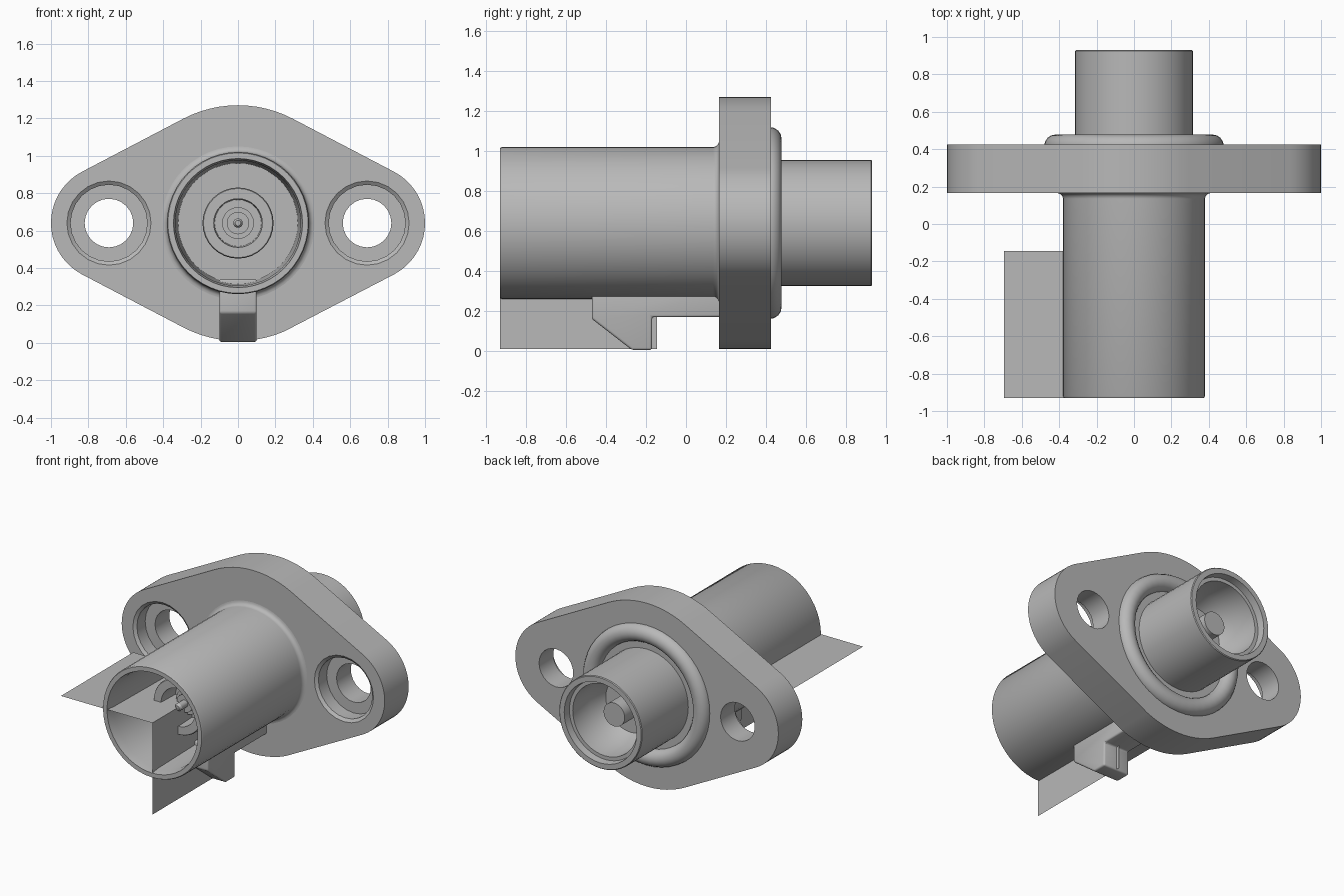
import bpy, bmesh, math
from mathutils import Vector, Matrix

if "Cube" in bpy.data.objects:
    bpy.data.objects.remove(bpy.data.objects["Cube"])

AXIS_Z = 0.64
grey = bpy.data.materials.new("plain grey")
grey.use_nodes = True
colour = (0.48, 0.48, 0.48, 1)
grey.diffuse_color = colour
grey.node_tree.nodes["Principled BSDF"].inputs["Base Color"].default_value = colour


def finish(name, bm, smooth=True):
    """Turn a bmesh into a named, coloured object."""
    mesh = bpy.data.meshes.new(name)
    bm.to_mesh(mesh)
    bm.free()
    mesh.materials.append(grey)
    obj = bpy.data.objects.new(name, mesh)
    bpy.context.collection.objects.link(obj)
    bpy.ops.object.select_all(action='DESELECT')
    obj.select_set(True)
    bpy.context.view_layer.objects.active = obj
    if smooth:
        bpy.ops.object.shade_smooth_by_angle(angle=math.radians(32))
    return obj


def lathe(name, profile, sides=48, x=0.0, closed=False):
    """Turn a (radius, y) profile about an axis along y."""
    bm = bmesh.new()
    rings = []
    for r, y in profile:
        angles = [math.tau * i / sides for i in range(sides)]
        rings.append([bm.verts.new((x + r * math.cos(a), y, AXIS_Z + r * math.sin(a)))
                      for a in angles])
    pairs = list(zip(rings, rings[1:]))
    if closed:
        pairs.append((rings[-1], rings[0]))
    for a, b in pairs:
        for i in range(sides):
            j = (i + 1) % sides
            bm.faces.new((a[i], a[j], b[j], b[i]))
    bmesh.ops.remove_doubles(bm, verts=bm.verts, dist=0.00001)
    bmesh.ops.recalc_face_normals(bm, faces=bm.faces)
    return finish(name, bm)


def extrude(name, points, offset, smooth=True, bevel=0):
    """Extrude a flat outline into a solid, optionally with rounded edges."""
    bm = bmesh.new()
    face = bm.faces.new([bm.verts.new(p) for p in points])
    moved = bmesh.ops.extrude_face_region(bm, geom=[face])["geom"]
    verts = [v for v in moved if isinstance(v, bmesh.types.BMVert)]
    bmesh.ops.translate(bm, verts=verts, vec=offset)
    bmesh.ops.recalc_face_normals(bm, faces=bm.faces)
    if bevel:
        bmesh.ops.bevel(bm, geom=bm.edges[:], offset=bevel, segments=3,
                        profile=0.5, affect='EDGES')
    return finish(name, bm, smooth)


# Flange: tangent hull of a large middle circle and two end circles
MID_R, END_R, END_X, FRONT_Y, BACK_Y = 0.63, 0.31, 0.69, 0.165, 0.425
tangent = math.acos((MID_R - END_R) / END_X)


def arc(cx, radius, start, stop, steps):
    return [(cx + radius * math.cos(a), FRONT_Y, AXIS_Z + radius * math.sin(a))
            for a in (start + (stop - start) * i / steps for i in range(steps + 1))]


outline = (arc(END_X, END_R, -tangent, tangent, 18)
           + arc(0, MID_R, tangent, math.pi - tangent, 12)
           + arc(-END_X, END_R, math.pi - tangent, math.pi + tangent, 18)
           + arc(0, MID_R, math.pi + tangent, math.tau - tangent, 12))
flange = extrude("flange", outline[:-1][:], Vector((0, BACK_Y - FRONT_Y, 0)), False)

# Bolt holes with tapered counterbores
BORE_FLOOR = 0.27
for side in (-1, 1):
    cutter = lathe("bolt_hole_cutter", [
        (0, 0.1), (0.24, 0.1), (0.225, FRONT_Y), (0.205, 0.18), (0.205, BORE_FLOOR),
        (0.13, BORE_FLOOR), (0.13, 0.5), (0, 0.5)], 24, side * END_X)
    cutter.hide_render = True
    cut = flange.modifiers.new("bolt_hole", 'BOOLEAN')
    cut.object = cutter
    cut.operation = 'DIFFERENCE'
    cut.solver = 'EXACT'
    bpy.ops.object.select_all(action='DESELECT')
    flange.select_set(True)
    bpy.context.view_layer.objects.active = flange
    bpy.ops.object.modifier_apply(modifier=cut.name)
    bpy.data.objects.remove(cutter)
bpy.ops.object.shade_smooth_by_angle(angle=math.radians(32))

# Front barrel, hollow, with a fillet where it meets the flange
FILLET = 0.03
fillet = [(0.38 + FILLET * (1 - math.cos(a)), FRONT_Y - FILLET * (1 - math.sin(a)))
          for a in (math.pi / 2 * i / 5 for i in range(6))]
lathe("front_barrel", [(0, -0.14), (0.32, -0.14), (0.335, -0.87), (0.345, -0.93),
                       (0.375, -0.93), (0.38, -0.92)] + fillet
      + [(0.41, 0.2), (0, 0.2)])

# Inner socket and its contact pin
lathe("inner_socket", [(0, -0.5), (0.125, -0.5), (0.13, -0.65), (0.185, -0.65),
                       (0.19, -0.64), (0.19, -0.12), (0, -0.12)], 32)
lathe("contact_pin", [(0, -0.66), (0.015, -0.66), (0.025, -0.645), (0.025, -0.58),
                      (0.06, -0.58), (0.06, -0.55), (0.085, -0.55), (0.085, -0.49),
                      (0, -0.49)], 24)

# Rear nozzle with stepped bore and a central spigot
lathe("rear_nozzle", [(0, 0.4), (0.315, 0.4), (0.315, 0.925), (0.31, 0.93), (0.275, 0.93),
                      (0.27, 0.88), (0.245, 0.88), (0.24, 0.7), (0.19, 0.6),
                      (0.08, 0.6), (0.08, 0.78), (0, 0.78)])

# Sealing ring
SEAL = 0.06
lathe("sealing_ring", [(0.42 + SEAL * math.cos(a), 0.418 + SEAL * math.sin(a))
                       for a in (math.tau * i / 16 for i in range(16))], closed=True)

# Latch under the front barrel
latch = [(-0.47, 0.34), (-0.47, 0.16), (-0.27, 0.005), (-0.17, 0.005),
         (-0.17, 0.17), (0.19, 0.17), (0.19, 0.34)]
extrude("latch", [(-0.1, y, z) for y, z in latch], Vector((0.2, 0, 0)), True, 0.012)


# Thin flat fins meeting on the barrel axis
def fin(name, edge):
    bm = bmesh.new()
    start = Vector((0, -0.93, AXIS_Z))
    length = Vector((0, 0.785, 0))
    corners = [start, start + edge, start + edge + length, start + length]
    bm.faces.new([bm.verts.new(c) for c in corners])
    finish(name, bm, False)


fin("horizontal_fin", Vector((-0.695, 0, 0)))
fin("vertical_fin", Vector((0, 0, -0.63)))
